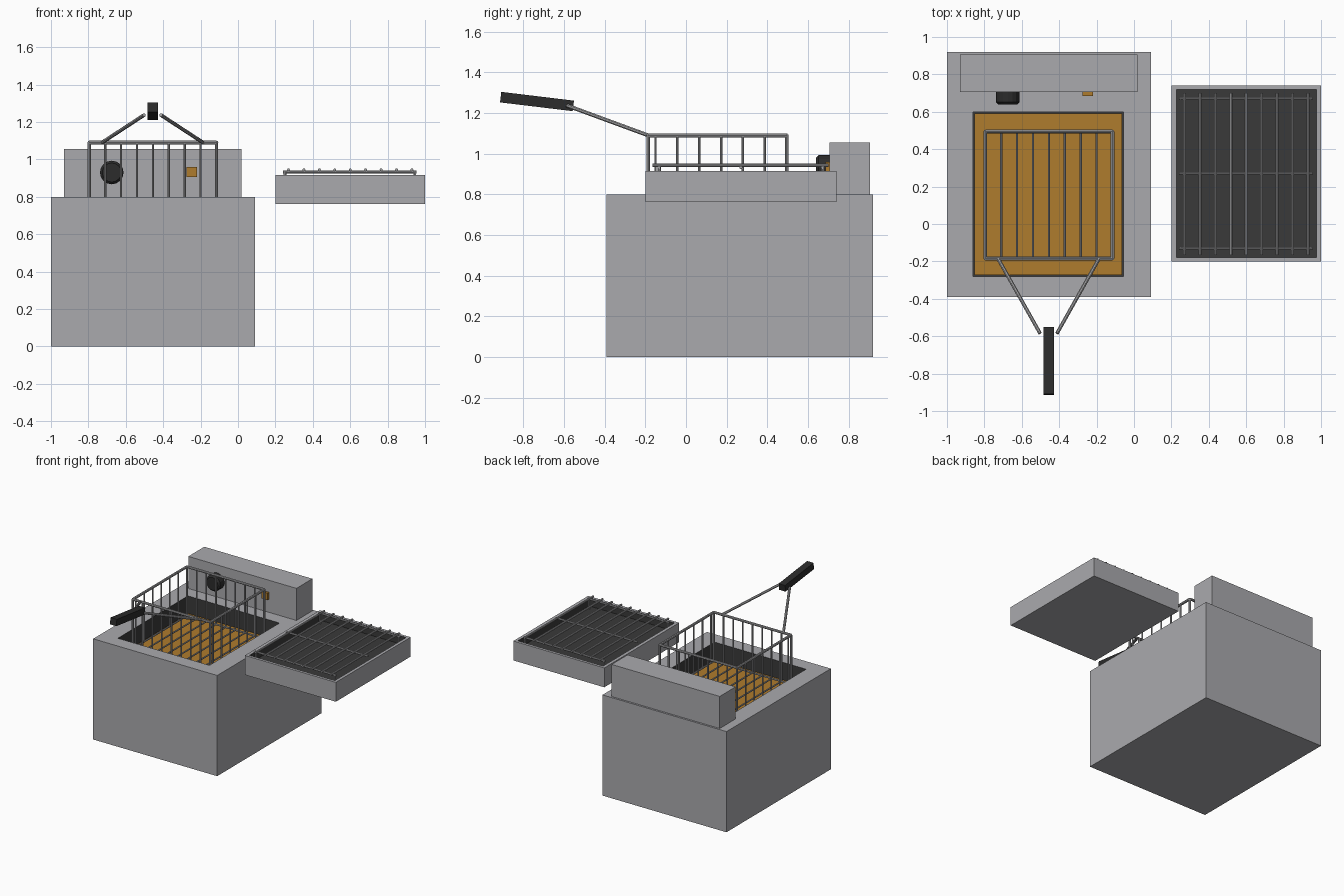
import bpy, bmesh
from mathutils import Vector

if "Cube" in bpy.data.objects:
    bpy.data.objects.remove(bpy.data.objects["Cube"], do_unlink=True)


def material(name, rgb):
    m = bpy.data.materials.new(name)
    m.use_nodes = True
    m.diffuse_color = (*rgb, 1)
    m.node_tree.nodes["Principled BSDF"].inputs["Base Color"].default_value = (*rgb, 1)
    return m


steel = material("brushed steel", (0.40, 0.40, 0.42))
wire = material("wire grey", (0.38, 0.38, 0.39))
dark = material("dark liner", (0.042, 0.042, 0.042))
black = material("black plastic", (0.025, 0.025, 0.025))
amber = material("amber oil", (0.43, 0.20, 0.026))


def finish(name, bm, *mats):
    bmesh.ops.recalc_face_normals(bm, faces=bm.faces)
    mesh = bpy.data.meshes.new(name)
    bm.to_mesh(mesh)
    bm.free()
    for m in mats:
        mesh.materials.append(m)
    ob = bpy.data.objects.new(name, mesh)
    bpy.context.collection.objects.link(ob)
    return ob


def box(name, lo, hi, mat):
    bm = bmesh.new()
    bmesh.ops.create_cube(bm, size=1)
    lo, hi = Vector(lo), Vector(hi)
    for v in bm.verts:
        v.co = (lo + hi) / 2 + v.co * (hi - lo)
    return finish(name, bm, mat)


def open_box(name, outer, inner, bottom, top, floor):
    """Solid block with a dark-lined rectangular well in its top."""
    bm = bmesh.new()
    rings = []
    for (x0, x1, y0, y1), z in ((outer, bottom), (outer, top), (inner, top), (inner, floor)):
        corners = ((x0, y0), (x1, y0), (x1, y1), (x0, y1))
        rings.append([bm.verts.new((x, y, z)) for x, y in corners])
    bm.faces.new(rings[0])
    bm.faces.new(rings[-1]).material_index = 1
    for level in range(3):
        a, b = rings[level], rings[level + 1]
        for i in range(4):
            j = (i + 1) % 4
            f = bm.faces.new((a[i], a[j], b[j], b[i]))
            f.material_index = int(level == 2)
    return finish(name, bm, steel, dark)


def rods(name, segments, radius, mat=wire):
    """Joined straight round wires, one per pair of end points."""
    bm = bmesh.new()
    for a, b in segments:
        a, b = Vector(a), Vector(b)
        d = b - a
        made = bmesh.ops.create_cone(bm, cap_ends=True, segments=8, radius1=radius,
                                     radius2=radius, depth=d.length)["verts"]
        turn = Vector((0, 0, 1)).rotation_difference(d)
        for v in made:
            v.co = (a + b) / 2 + turn @ v.co
    return finish(name, bm, mat)


def loop(x0, x1, y0, y1, z):
    p = [(x0, y0, z), (x1, y0, z), (x1, y1, z), (x0, y1, z)]
    return [(p[i], p[(i + 1) % 4]) for i in range(4)]


def spread(a, b, n):
    return [a + (b - a) * i / (n - 1) for i in range(n)]


# Fryer body with oil well
open_box("fryer_body", (-1, 0.09, -0.39, 0.92), (-0.86, -0.055, -0.28, 0.6), 0, 0.8, 0.65)
box("oil", (-0.852, -0.272, 0.64), (-0.063, 0.592, 0.665), amber)

# Control panel, knob and indicator
box("control_panel", (-0.93, 0.705, 0.8), (0.02, 0.905, 1.055), steel)
box("indicator_light", (-0.275, 0.685, 0.905), (-0.22, 0.706, 0.96), amber)
knob = rods("control_knob", [((-0.675, 0.706, 0.93), (-0.675, 0.64, 0.93))], 0.062, black)
bm = bmesh.new()
bm.from_mesh(knob.data)
bm.free()
bpy.data.objects.remove(knob, do_unlink=True)
bm = bmesh.new()
bmesh.ops.create_cone(bm, cap_ends=True, segments=16, radius1=0.063, radius2=0.063, depth=0.066)
front_edges = [e for e in bm.edges if all(v.co.z > 0 for v in e.verts)]
bmesh.ops.bevel(bm, geom=front_edges, offset=0.012, segments=1, affect="EDGES")
knob = finish("control_knob", bm, black)
knob.rotation_euler.x = 1.5708
knob.location = (-0.675, 0.673, 0.93)

# Wire basket
X0, X1, Y0, Y1, RIM, BASE = -0.795, -0.115, -0.185, 0.495, 1.09, 0.70
rods("basket_rim", loop(X0, X1, Y0, Y1, RIM), 0.01)
rods("basket_base_frame", loop(X0, X1, Y0, Y1, BASE), 0.007)
rods("basket_corner_posts",
     [((x, y, BASE), (x, y, RIM)) for x in (X0, X1) for y in (Y0, Y1)], 0.009)
cols = spread(X0, X1, 9)[1:-1]
rows = spread(-0.15, Y1, 7)[:-1]
rods("basket_end_wires", [((x, y, BASE), (x, y, RIM)) for x in cols for y in (Y0, Y1)], 0.006)
rods("basket_side_wires", [((x, y, BASE), (x, y, RIM)) for y in rows for x in (X0, X1)], 0.006)
rods("basket_floor_wires", [((x, Y0, BASE), (x, Y1, BASE)) for x in cols], 0.006)

# Basket handle
MID = -0.457
rods("handle_arms", [((MID + s * 0.27, Y0, RIM), (MID + s * 0.045, -0.585, 1.237))
                     for s in (-1, 1)], 0.01)
grip = box("handle_grip", (-0.028, -0.18, -0.026), (0.028, 0.18, 0.026), black)
grip.location = (MID, -0.733, 1.257)
grip.rotation_euler.x = -0.12

# Drain tray with rack
open_box("drain_tray", (0.2, 1, -0.2, 0.74), (0.226, 0.976, -0.178, 0.718), 0.762, 0.916, 0.85)
rods("rack_cross_bars", [((0.24, y, 0.932), (0.955, y, 0.932)) for y in (-0.132, 0.27, 0.672)], 0.008)
rods("rack_bars", [((x, -0.165, 0.944), (x, 0.7, 0.944)) for x in spread(0.27, 0.93, 9)], 0.008)
rods("rack_legs", [((x, y, 0.85), (x, y, 0.935))
                   for x in (0.25, 0.945) for y in (-0.132, 0.672)], 0.008)
